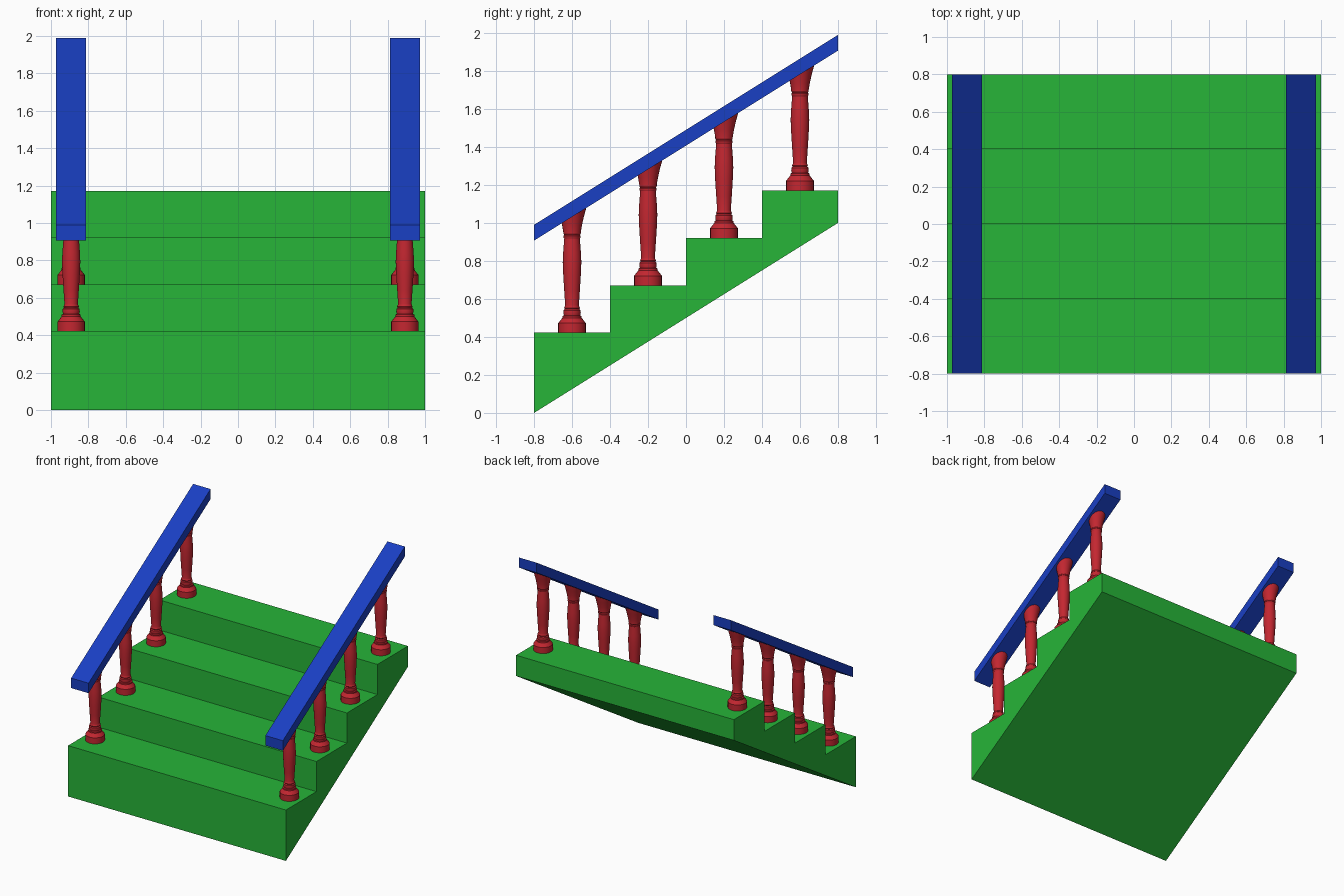
import bpy, bmesh, math
from mathutils import Vector

if "Cube" in bpy.data.objects:
    bpy.data.objects.remove(bpy.data.objects["Cube"])

SLOPE = 0.625          # rise per unit of run
RISE, RUN = 0.25, 0.4
STEP_Z = 0.422         # top of first tread
SIDE_X = 0.892         # railing centre line


def material(name, color):
    m = bpy.data.materials.new(name)
    m.diffuse_color = (*color, 1)
    m.use_nodes = True
    m.node_tree.nodes["Principled BSDF"].inputs["Base Color"].default_value = m.diffuse_color
    return m


GREEN = material("green", (0.02, 0.46, 0.04))
RED = material("red", (0.55, 0.02, 0.03))
BLUE = material("blue", (0.01, 0.05, 0.55))


def finish(bm, name, mat):
    bmesh.ops.recalc_face_normals(bm, faces=bm.faces)
    me = bpy.data.meshes.new(name)
    bm.to_mesh(me)
    bm.free()
    me.materials.append(mat)
    ob = bpy.data.objects.new(name, me)
    bpy.context.collection.objects.link(ob)
    return ob


def extrude_profile(name, yz, x0, x1, mat):
    bm = bmesh.new()
    face = bm.faces.new([bm.verts.new((x0, y, z)) for y, z in yz])
    new = bmesh.ops.extrude_face_region(bm, geom=[face])["geom"]
    bmesh.ops.translate(bm, vec=(x1 - x0, 0, 0),
                        verts=[v for v in new if isinstance(v, bmesh.types.BMVert)])
    return finish(bm, name, mat)


# Stair flight: stepped top, sloping underside
profile = [(-0.8, 0.0)]
for i in range(4):
    z = STEP_Z + i * RISE
    profile += [(-0.8 + i * RUN, z), (-0.8 + (i + 1) * RUN, z)]
profile.append((0.8, 1.0))
extrude_profile("stair_steps", profile, -1, 1, GREEN)

# Turned baluster profile: radius, height above tread
TURNING = [(0, 0), (0.073, 0), (0.073, 0.05), (0.051, 0.078), (0.051, 0.088),
           (0.043, 0.092), (0.046, 0.105), (0.045, 0.118), (0.038, 0.124),
           (0.042, 0.131), (0.038, 0.138), (0.036, 0.146), (0.041, 0.22),
           (0.046, 0.30), (0.049, 0.37), (0.047, 0.42), (0.041, 0.495),
           (0.045, 0.502), (0.045, 0.509), (0.041, 0.515), (0.046, 0.522),
           (0.046, 0.53), (0.052, 0.565), (0.062, 0.61), (0.073, 0.65),
           (0.077, 0.68), (0.077, 0.72), (0, 0.72)]


def baluster_mesh():
    bm = bmesh.new()
    verts = [bm.verts.new((r, 0, z)) for r, z in TURNING]
    edges = [bm.edges.new(p) for p in zip(verts, verts[1:])]
    bmesh.ops.spin(bm, geom=verts + edges, cent=(0, 0, 0), axis=(0, 0, 1),
                   angle=math.tau, steps=24, use_merge=True)
    bmesh.ops.remove_doubles(bm, verts=bm.verts, dist=1e-5)
    # trim the top parallel to the handrail, just inside it
    bmesh.ops.bisect_plane(bm, geom=bm.verts[:] + bm.edges[:] + bm.faces[:],
                           plane_co=(0, 0, 0.62),
                           plane_no=Vector((0, -SLOPE, 1)).normalized(),
                           clear_outer=True)
    bmesh.ops.holes_fill(bm, edges=[e for e in bm.edges if e.is_boundary])
    return bm


# Railings on both sides
for side, s in (("left", -1), ("right", 1)):
    extrude_profile(f"{side}_handrail",
                    [(-0.8, 0.907), (0.8, 1.907), (0.8, 1.99), (-0.8, 0.99)],
                    s * SIDE_X - 0.08, s * SIDE_X + 0.08, BLUE)
    for i in range(4):
        ob = finish(baluster_mesh(), f"{side}_baluster_{i + 1}", RED)
        ob.location = (s * SIDE_X, -0.6 + i * RUN, STEP_Z + i * RISE)
        bpy.ops.object.select_all(action='DESELECT')
        ob.select_set(True)
        bpy.context.view_layer.objects.active = ob
        bpy.ops.object.shade_smooth_by_angle(angle=math.radians(30))
